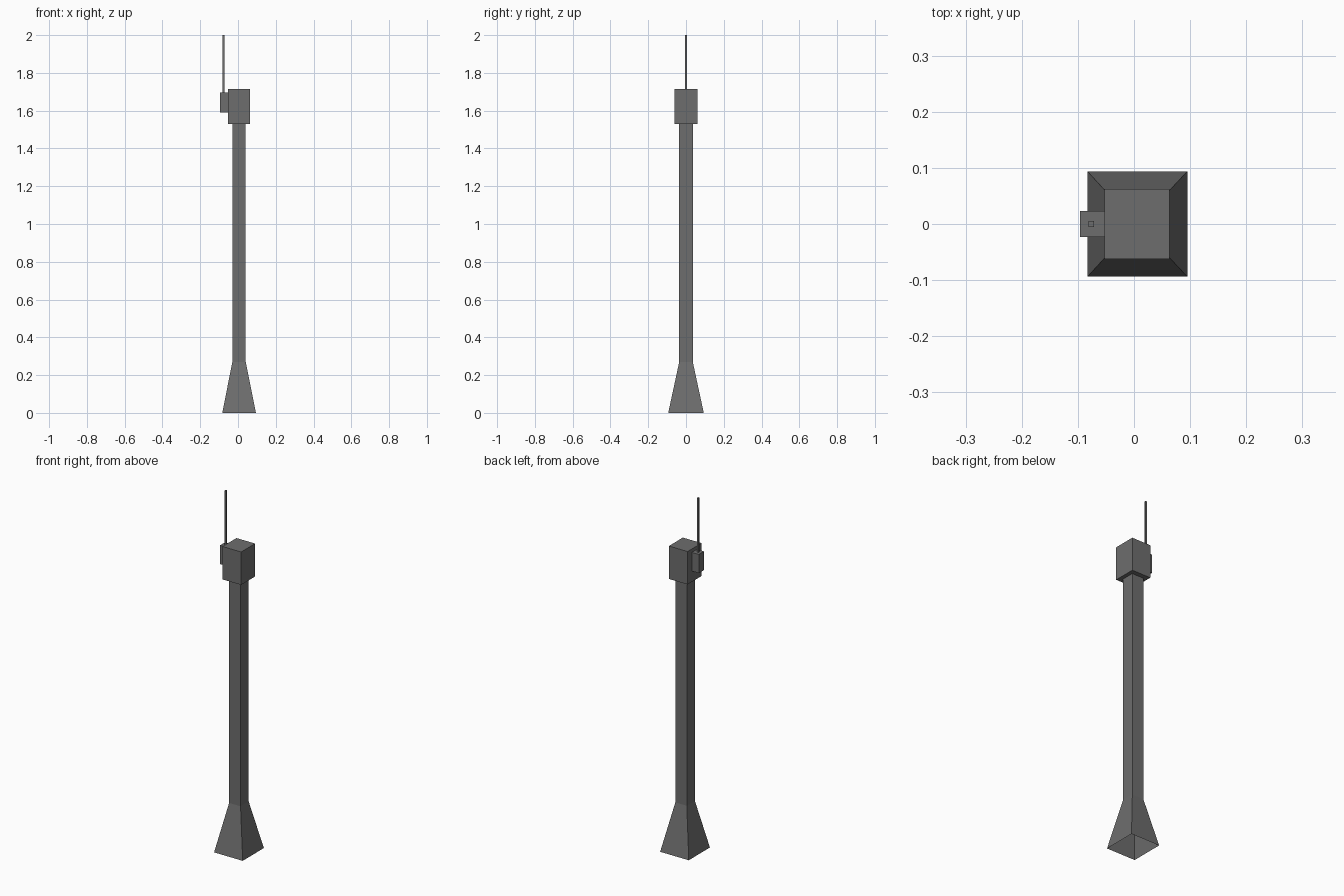
import bpy

if "Cube" in bpy.data.objects:
    bpy.data.objects.remove(bpy.data.objects["Cube"])

grey = bpy.data.materials.new("dark grey metal")
grey.diffuse_color = (0.155, 0.155, 0.155, 1)
grey.use_nodes = True
grey.node_tree.nodes["Principled BSDF"].inputs["Base Color"].default_value = grey.diffuse_color


def loft(name, rings, cap_bottom=True, cap_top=True):
    """Stack rectangular rings (x0, x1, y0, y1, z) into a flat-sided part."""
    verts, faces = [], []
    for x0, x1, y0, y1, z in rings:
        verts += [(x0, y0, z), (x1, y0, z), (x1, y1, z), (x0, y1, z)]
    for r in range(len(rings) - 1):
        a = r * 4
        for i in range(4):
            j = (i + 1) % 4
            faces.append((a + i, a + j, a + 4 + j, a + 4 + i))
    if cap_bottom:
        faces.append((3, 2, 1, 0))
    if cap_top:
        n = len(verts)
        faces.append((n - 4, n - 3, n - 2, n - 1))
    mesh = bpy.data.meshes.new(name)
    mesh.from_pydata(verts, [], faces)
    mesh.materials.append(grey)
    ob = bpy.data.objects.new(name, mesh)
    bpy.context.collection.objects.link(ob)
    return ob


def box(name, x0, x1, half_y, z0, z1):
    return loft(name, [(x0, x1, -half_y, half_y, z0), (x0, x1, -half_y, half_y, z1)])


# Flared foot (open underneath) running up into the straight mast
loft("mast", [(-0.083, 0.095, -0.094, 0.094, 0.0),
              (-0.030, 0.041, -0.036, 0.036, 0.27),
              (-0.030, 0.041, -0.036, 0.036, 1.53)],
     cap_bottom=False, cap_top=False)

# Equipment housing on top of the mast
box("head_box", -0.053, 0.063, 0.062, 1.53, 1.715)

# Small side box carrying the aerial
box("side_box", -0.096, -0.053, 0.023, 1.59, 1.695)

# Thin square aerial
box("aerial", -0.081, -0.071, 0.005, 1.695, 2.0)
